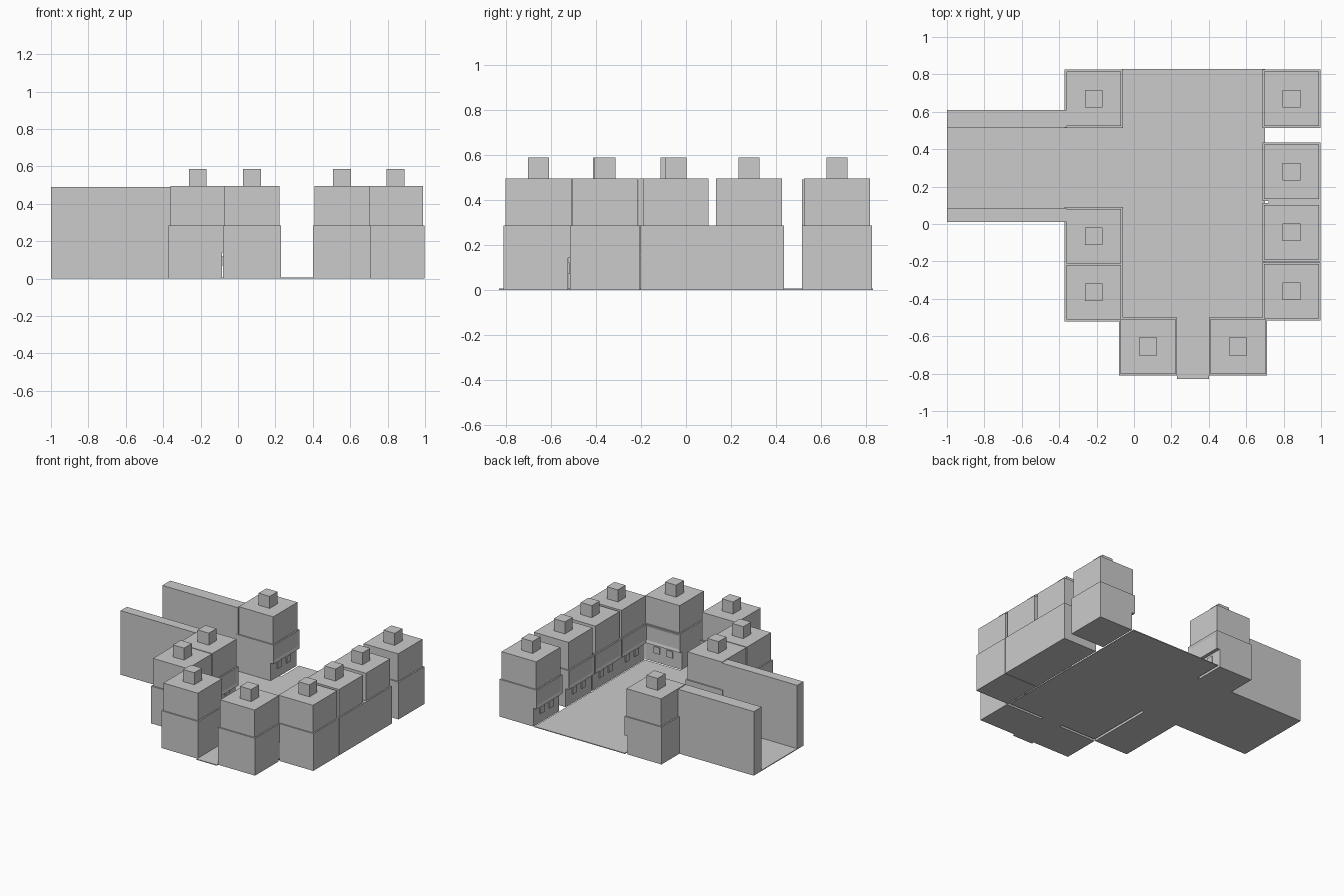
import bpy, bmesh, math
from mathutils import Matrix, Vector

if "Cube" in bpy.data.objects:
    bpy.data.objects.remove(bpy.data.objects["Cube"])

stone = bpy.data.materials.new("plain grey")
stone.diffuse_color = (0.6, 0.6, 0.6, 1)
stone.use_nodes = True
stone.node_tree.nodes["Principled BSDF"].inputs["Base Color"].default_value = stone.diffuse_color


def add_box(bm, x0, x1, y0, y1, z0, z1):
    m = Matrix.Translation(((x0 + x1) / 2, (y0 + y1) / 2, (z0 + z1) / 2))
    m = m @ Matrix.Diagonal((x1 - x0, y1 - y0, z1 - z0, 1))
    return bmesh.ops.create_cube(bm, size=1, matrix=m)["verts"]


def finish(name, bm, loc=(0, 0, 0), turn=0):
    mesh = bpy.data.meshes.new(name)
    bm.to_mesh(mesh)
    bm.free()
    mesh.materials.append(stone)
    ob = bpy.data.objects.new(name, mesh)
    ob.location = loc
    ob.rotation_euler.z = math.radians(turn)
    bpy.context.collection.objects.link(ob)
    return ob


def box(name, *dims):
    bm = bmesh.new()
    add_box(bm, *dims)
    return finish(name, bm)


# paved square, west street and south alley
box("square_paving", -0.065, 0.70, -0.505, 0.83, 0, 0.006)
box("street_paving", -1.0, -0.065, 0.01, 0.61, 0, 0.006)
box("alley_paving", 0.23, 0.40, -0.83, -0.505, 0, 0.006)

# tall walls along the west street
box("street_wall_north", -1.0, -0.36, 0.515, 0.61, 0, 0.49)
box("street_wall_south", -1.0, -0.36, 0.01, 0.085, 0, 0.49)

H = 0.156   # half width of the ground floor
U = 0.146   # half width of the upper floor
SHOP = 0.13  # shop front face, set back below the signboard


def house(name, cx, cy, turn):
    """House whose shop front faces local +x."""
    loc = (cx, cy, 0)
    # ground floor
    bm = bmesh.new()
    add_box(bm, -H, SHOP, -H, H, 0, 0.285)
    finish(name + "_ground_floor", bm, loc, turn)
    # projecting signboard with a recessed panel on its face
    bm = bmesh.new()
    add_box(bm, SHOP, H, -H, H, 0.14, 0.285)
    face = max(bm.faces, key=lambda f: f.calc_center_median().x)
    bmesh.ops.inset_region(bm, faces=[face], thickness=0.03)
    bmesh.ops.translate(bm, verts=face.verts, vec=Vector((-0.006, 0, 0)))
    finish(name + "_signboard", bm, loc, turn)
    # two small windows below it
    bm = bmesh.new()
    for y in (-0.055, 0.055):
        add_box(bm, SHOP, SHOP + 0.008, y - 0.025, y + 0.025, 0.07, 0.12)
    finish(name + "_windows", bm, loc, turn)
    # upper floor and chimney
    bm = bmesh.new()
    add_box(bm, -U, U, -U, U, 0.285, 0.495)
    finish(name + "_upper_floor", bm, loc, turn)
    bm = bmesh.new()
    add_box(bm, -0.047, 0.047, -0.047, 0.047, 0.495, 0.587)
    finish(name + "_chimney", bm, loc, turn)


# houses around the square, all facing inwards
for i, y in enumerate((0.67, -0.066, -0.365)):
    house(f"west_house_{i + 1}", -0.215, y, 0)
for i, y in enumerate((0.67, 0.28, -0.045, -0.36)):
    house(f"east_house_{i + 1}", 0.842, y, 180)
for i, x in enumerate((0.075, 0.556)):
    house(f"south_house_{i + 1}", x, -0.655, 90)

# infill joining the ground floors of the east row
box("east_row_infill", 0.72, 0.998, 0.105, 0.13, 0, 0.285)
